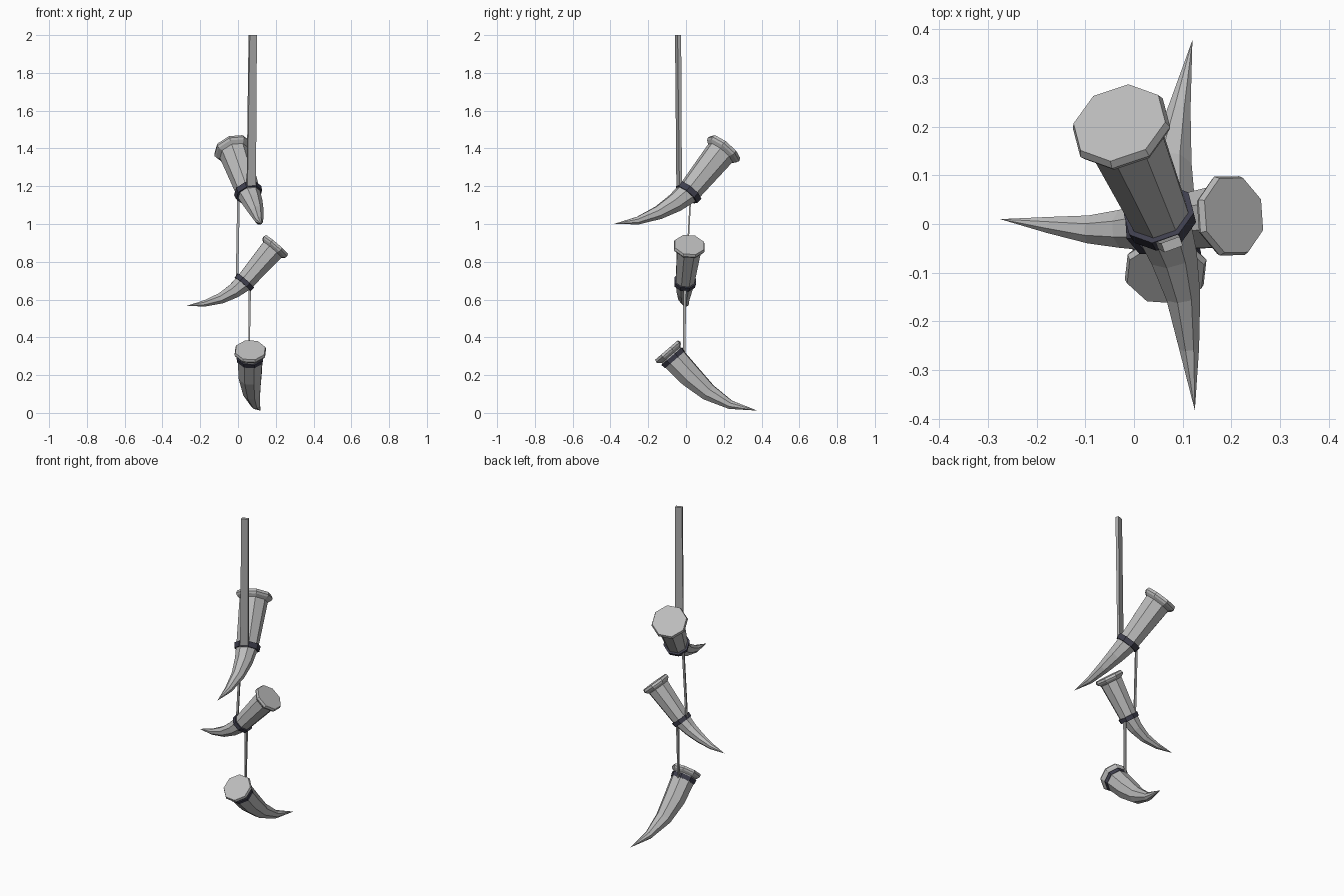
import bpy, bmesh, math
from mathutils import Vector

cube = bpy.data.objects.get("Cube")
if cube:
    bpy.data.objects.remove(cube, do_unlink=True)


def material(name, rgb):
    mat = bpy.data.materials.new(name)
    mat.use_nodes = True
    mat.diffuse_color = (*rgb, 1)
    mat.node_tree.nodes["Principled BSDF"].inputs["Base Color"].default_value = (*rgb, 1)
    return mat


HORN = material("horn grey", (0.5, 0.5, 0.5))
BAND = material("dark band", (0.05, 0.05, 0.075))
STRAP = material("strap grey", (0.42, 0.42, 0.42))
SIDES = 8


def finish(name, bm, mat):
    bmesh.ops.recalc_face_normals(bm, faces=bm.faces)
    mesh = bpy.data.meshes.new(name)
    bm.to_mesh(mesh)
    bm.free()
    mesh.materials.append(mat)
    obj = bpy.data.objects.new(name, mesh)
    bpy.context.collection.objects.link(obj)
    return obj


def ring(bm, centre, tangent, side, radius):
    """Octagon of vertices across the tangent, flat edge facing the side."""
    t = tangent.normalized()
    u = (side - t * side.dot(t)).normalized()
    v = t.cross(u)
    angles = [math.tau * (k + 0.5) / SIDES for k in range(SIDES)]
    return [bm.verts.new(centre + (u * math.cos(a) + v * math.sin(a)) * radius) for a in angles]


def bridge(bm, a, b):
    for k in range(len(a)):
        j = (k + 1) % len(a)
        bm.faces.new((a[k], a[j], b[j], b[k]))


def horn(name, path, radii, scale, band_radius):
    """Horn from flared root to pointed tip; path[1] is the band centre."""
    pts = [Vector(p) for p in path]
    axis = (pts[1] - pts[0]).normalized()
    chord = pts[-1] - pts[0]
    side = Vector((-chord.y, chord.x, 0)).normalized()

    # flared rim at the root
    bm = bmesh.new()
    rim = ((0, 0.083), (0.014, 0.088), (0.024, 0.083), (0.036, 0.068))
    loops = [ring(bm, pts[0] + axis * d * scale, axis, side, r * scale) for d, r in rim]
    # tapering body
    for i in range(1, len(pts) - 1):
        tangent = (pts[i] - pts[i - 1]).normalized() + (pts[i + 1] - pts[i]).normalized()
        loops.append(ring(bm, pts[i], tangent, side, radii[i - 1]))
    for a, b in zip(loops, loops[1:]):
        bridge(bm, a, b)
    bm.faces.new(loops[0])
    # pointed tip
    tip = bm.verts.new(pts[-1])
    for k in range(SIDES):
        bm.faces.new((loops[-1][k], loops[-1][(k + 1) % SIDES], tip))
    finish(name, bm, HORN)

    # dark band around the body
    bm = bmesh.new()
    half = axis * 0.013 * scale
    a = ring(bm, pts[1] - half, axis, side, band_radius)
    b = ring(bm, pts[1] + half, axis, side, band_radius * 0.95)
    bridge(bm, a, b)
    bm.faces.new(a)
    bm.faces.new(b)
    finish(name + "_band", bm, BAND)


def strap(name, top, bottom, top_size, bottom_size, turn=0):
    """Flat tapered strap between two points."""
    bm = bmesh.new()
    c, s = math.cos(turn), math.sin(turn)
    loops = []
    for (x, y, z), (w, d) in ((top, top_size), (bottom, bottom_size)):
        corners = ((-w, -d), (w, -d), (w, d), (-w, d))
        loops.append([bm.verts.new((x + (p * c - q * s) / 2, y + (p * s + q * c) / 2, z))
                      for p, q in corners])
    bridge(bm, *loops)
    for loop in loops:
        bm.faces.new(loop)
    finish(name, bm, STRAP)


# Horns, hung one below another
horn("upper_horn",
     [(-0.03, 0.208, 1.407), (0.055, 0.012, 1.166), (0.08, -0.06, 1.11),
      (0.1, -0.145, 1.06), (0.113, -0.255, 1.018), (0.125, -0.383, 1.0)],
     [0.063, 0.052, 0.038, 0.022], 1.2, 0.076)
horn("middle_horn",
     [(0.205, 0.018, 0.89), (0.033, -0.006, 0.69), (-0.022, -0.01, 0.645),
      (-0.09, -0.011, 0.607), (-0.175, -0.002, 0.58), (-0.275, 0.01, 0.566)],
     [0.052, 0.042, 0.031, 0.018], 1.0, 0.062)
horn("lower_horn",
     [(0.065, -0.103, 0.333), (0.065, -0.067, 0.291), (0.065, 0.025, 0.193),
      (0.073, 0.12, 0.108), (0.093, 0.235, 0.043), (0.12, 0.378, 0.012)],
     [0.07, 0.064, 0.048, 0.025], 1.0, 0.076)

# Hanging strap and the thin cords between horns
strap("hanging_strap", (0.078, -0.042, 2.0), (0.07, -0.036, 1.17),
      (0.04, 0.02), (0.048, 0.014), math.radians(20))
strap("upper_cord", (0.003, 0.025, 1.16), (-0.005, 0.0, 0.71), (0.014, 0.008), (0.013, 0.008))
strap("lower_cord", (0.063, -0.006, 0.67), (0.058, -0.01, 0.31), (0.012, 0.016), (0.008, 0.012))
